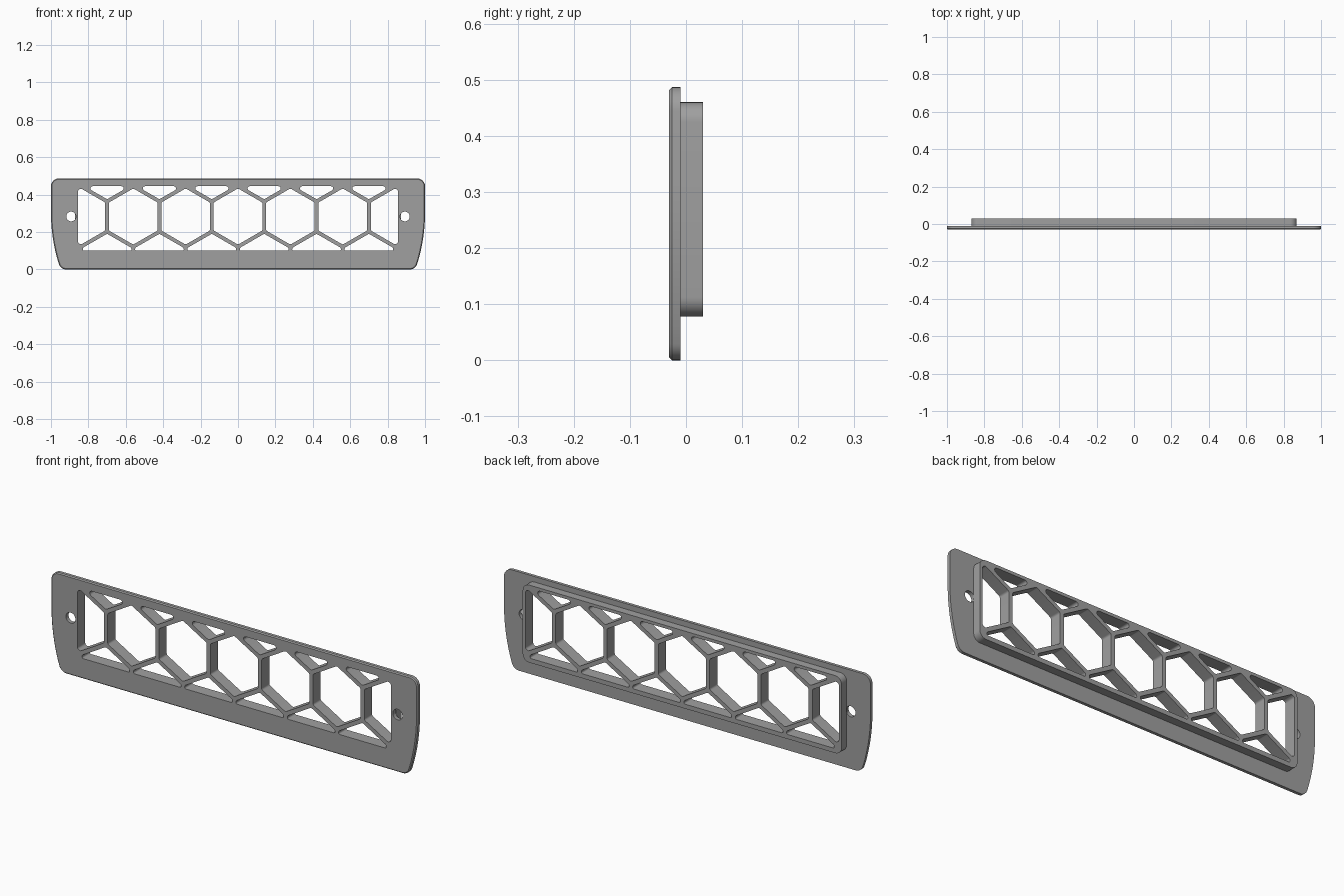
import bpy, bmesh, math
from mathutils import Vector

old = bpy.data.objects.get("Cube")
if old:
    bpy.data.objects.remove(old, do_unlink=True)

FRONT, STEP, BACK = -0.03, -0.01, 0.03      # depths of plate face, plate back, collar back
CHAMFER = 0.005
PITCH, BAR = 0.28, 0.02                     # honeycomb spacing and bar width
MID_Z = 0.283                               # height of the main honeycomb row
X_LIM, Z_LOW, Z_HIGH = 0.855, 0.10, 0.445   # window that clips the honeycomb


def rounded(points, radius, steps=6):
    """Fillet every corner sharper than 20 degrees of a closed polygon."""
    out, n = [], len(points)
    for i, p in enumerate(points):
        a, b = points[i - 1] - p, points[(i + 1) % n] - p
        angle = a.angle(b)
        if angle > math.radians(160):
            out.append(p)
            continue
        t = min(radius / math.tan(angle / 2), 0.48 * a.length, 0.48 * b.length)
        r = t * math.tan(angle / 2)
        u, v = a.normalized(), b.normalized()
        centre = p + (u + v).normalized() * (r / math.sin(angle / 2))
        start, end = p + u * t - centre, p + v * t - centre
        sweep = math.pi - angle
        for k in range(steps + 1):
            f = k / steps
            w = (start * math.sin((1 - f) * sweep) + end * math.sin(f * sweep)) / math.sin(sweep)
            out.append(centre + w)
    return out


def clip(points, normal, limit):
    """Keep the part of a polygon where normal . p <= limit."""
    out = []
    for i, p in enumerate(points):
        q = points[(i + 1) % len(points)]
        dp, dq = normal.dot(p) - limit, normal.dot(q) - limit
        if dp <= 0:
            out.append(p)
        if dp * dq < 0:
            out.append(p.lerp(q, dp / (dp - dq)))
    return out


def inset(points, d):
    """Shrink a counter-clockwise polygon by d."""
    out = []
    for i, p in enumerate(points):
        a = (p - points[i - 1]).normalized()
        b = (points[(i + 1) % len(points)] - p).normalized()
        m = (Vector((-a.y, a.x)) + Vector((-b.y, b.x))).normalized()
        out.append(p + m * d)
    return out


def polygon(cx, cz, radius, sides, turn=0.0):
    return [Vector((cx + radius * math.cos(turn + math.tau * i / sides),
                    cz + radius * math.sin(turn + math.tau * i / sides))) for i in range(sides)]


def cell(cx, cz):
    """One honeycomb opening, clipped to the window."""
    pts = polygon(cx, cz, (PITCH - BAR) / math.sqrt(3), 6, math.pi / 6)
    for normal, limit in (((1, 0), X_LIM), ((-1, 0), X_LIM), ((0, 1), Z_HIGH), ((0, -1), -Z_LOW)):
        pts = clip(pts, Vector(normal), limit)
    return rounded(pts, 0.0117)


# Plate outline: straight above, sides curving inward below
side = [Vector((1 - 0.57 * (0.3 - z) ** 2, z)) for z in (0, 0.06, 0.1, 0.14, 0.18, 0.22, 0.26, 0.3)]
side.append(Vector((1, 0.487)))
outline = rounded(side + [Vector((-p.x, p.y)) for p in reversed(side)], 0.042, 8)

# Collar outline behind the plate
collar = rounded([Vector(p) for p in ((-0.87, 0.078), (0.87, 0.078), (0.87, 0.46), (-0.87, 0.46))], 0.035, 8)

# Openings: main row of cells, clipped rows above and below, two screw holes
row = PITCH * math.sqrt(3) / 2
cells = [cell(i * PITCH, MID_Z) for i in range(-3, 4)]
cells += [cell((i + 0.5) * PITCH, MID_Z + s * row) for i in range(-3, 3) for s in (-1, 1)]
screws = [polygon(s * 0.892, MID_Z, 0.026, 32) for s in (-1, 1)]

bm = bmesh.new()


def loop(points, y):
    verts = [bm.verts.new((p.x, y, p.y)) for p in points]
    edges = [bm.edges.new((v, verts[(i + 1) % len(verts)])) for i, v in enumerate(verts)]
    return verts, edges


def wall(a, b):
    n = len(a[0])
    for i in range(n):
        j = (i + 1) % n
        bm.faces.new((a[0][i], a[0][j], b[0][j], b[0][i]))


def cap(loops, direction):
    edges = [e for l in loops for e in l[1]]
    bmesh.ops.triangle_fill(bm, use_beauty=True, edges=edges, normal=(0, direction, 0))


# Loops at each depth
face_rim = loop(inset(outline, CHAMFER), FRONT)
chamfer_rim = loop(outline, FRONT + CHAMFER)
back_rim = loop(outline, STEP)
collar_base = loop(collar, STEP)
collar_rim = loop(collar, BACK)
cell_front = [loop(c, FRONT) for c in cells]
cell_back = [loop(c, BACK) for c in cells]
screw_front = [loop(s, FRONT) for s in screws]
screw_back = [loop(s, STEP) for s in screws]

# Flat faces: plate front, plate back around the collar, collar back
cap([face_rim] + cell_front + screw_front, -1)
cap([back_rim, collar_base] + screw_back, 1)
cap([collar_rim] + cell_back, 1)

# Walls: chamfer, plate edge, collar side, openings
wall(face_rim, chamfer_rim)
wall(chamfer_rim, back_rim)
wall(collar_base, collar_rim)
for a, b in zip(cell_front + screw_front, cell_back + screw_back):
    wall(a, b)

bmesh.ops.recalc_face_normals(bm, faces=bm.faces)
mesh = bpy.data.meshes.new("vent_grille")
bm.to_mesh(mesh)
bm.free()

grey = bpy.data.materials.new("plain grey")
grey.use_nodes = True
colour = (0.35, 0.35, 0.35, 1)
grey.diffuse_color = colour
grey.node_tree.nodes["Principled BSDF"].inputs["Base Color"].default_value = colour
mesh.materials.append(grey)

grille = bpy.data.objects.new("vent_grille", mesh)
bpy.context.collection.objects.link(grille)
bpy.ops.object.select_all(action='DESELECT')
grille.select_set(True)
bpy.context.view_layer.objects.active = grille
bpy.ops.object.shade_smooth_by_angle(angle=math.radians(30))
